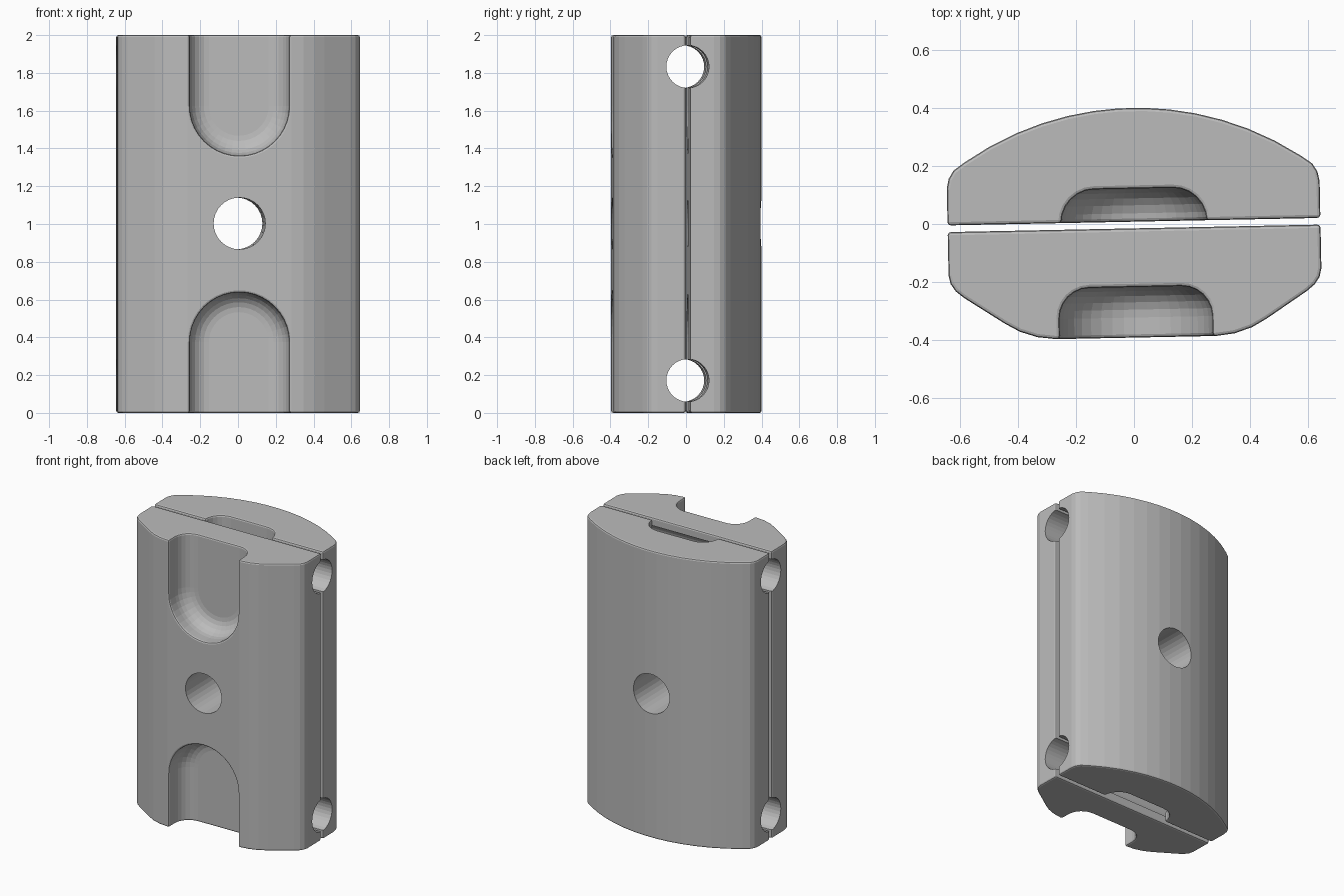
import bpy, bmesh, math

if "Cube" in bpy.data.objects:
    bpy.data.objects.remove(bpy.data.objects["Cube"])

TILT = math.radians(1.15)
grey = bpy.data.materials.new("plain grey")
grey.diffuse_color = (0.5, 0.5, 0.5, 1)
grey.use_nodes = True
grey.node_tree.nodes["Principled BSDF"].inputs["Base Color"].default_value = grey.diffuse_color


def make_object(name, bm):
    bmesh.ops.recalc_face_normals(bm, faces=bm.faces)
    mesh = bpy.data.meshes.new(name)
    bm.to_mesh(mesh)
    bm.free()
    mesh.materials.append(grey)
    ob = bpy.data.objects.new(name, mesh)
    bpy.context.collection.objects.link(ob)
    return ob


def block(name, half):
    """Upright block from the right half of its outline, mirrored in x."""
    pts = half + [(-x, y) for x, y in reversed(half) if x > 1e-6]
    bm = bmesh.new()
    face = bm.faces.new([bm.verts.new((x, y, 0)) for x, y in pts])
    ext = bmesh.ops.extrude_face_region(bm, geom=[face])
    bmesh.ops.translate(bm, vec=(0, 0, 2),
                        verts=[v for v in ext["geom"] if isinstance(v, bmesh.types.BMVert)])
    return make_object(name, bm)


def slot_cutter(name, y_open, y_floor, radius, fillet, lower):
    """U-shaped pocket, open at one end, with a rounded floor edge."""
    rings = [(y_open, radius)]
    for i in range(7):
        a = i / 6 * math.pi / 2
        rings.append((y_floor - fillet + fillet * math.sin(a),
                      radius - fillet + fillet * math.cos(a)))
    bm = bmesh.new()
    loops = []
    for y, r in rings:
        pts = [(r, 2.2)]
        pts += [(r * math.cos(i / 20 * math.pi), 1.625 - r * math.sin(i / 20 * math.pi))
                for i in range(21)]
        pts += [(-r, 2.2)]
        loops.append([bm.verts.new((x, y, 2 - z if lower else z)) for x, z in pts])
    n = len(loops[0])
    for a, b in zip(loops, loops[1:]):
        for i in range(n):
            bm.faces.new((a[i], a[(i + 1) % n], b[(i + 1) % n], b[i]))
    bm.faces.new(loops[0])
    bm.faces.new(loops[-1])
    return make_object(name, bm)


def hole_cutter(name, axis, radius, y, z):
    bm = bmesh.new()
    bmesh.ops.create_cone(bm, cap_ends=True, segments=32, radius1=radius, radius2=radius, depth=3)
    ob = make_object(name, bm)
    ob.rotation_euler = (0, math.pi / 2, 0) if axis == "x" else (math.pi / 2, 0, 0)
    ob.location = (0, y, z)
    return ob


def cut(ob, cutter):
    m = ob.modifiers.new(cutter.name, "BOOLEAN")
    m.operation = "DIFFERENCE"
    m.solver = "EXACT"
    m.object = cutter


def soften(ob):
    m = ob.modifiers.new("soft edges", "BEVEL")
    m.width = 0.011
    m.segments = 2
    m.limit_method = "ANGLE"
    m.angle_limit = math.radians(50)


# Outlines: domed back half and flat-fronted front half
R = 1.04
dome = [(x, 0.4 - R + math.sqrt(R * R - x * x))
        for x in (0.58, 0.49, 0.40, 0.31, 0.22, 0.13, 0.045)]
back = block("back_half", [(0.642, 0.008), (0.642, 0.135), (0.635, 0.168), (0.618, 0.196)] + dome)
front = block("front_half", [(0.642, -0.015), (0.642, -0.165), (0.635, -0.195), (0.618, -0.22),
                             (0.59, -0.243), (0.45, -0.335), (0.40, -0.363),
                             (0.34, -0.383), (0.275, -0.391)])

# Pockets at both ends
cutters = []
for end in ("upper", "lower"):
    low = end == "lower"
    outer = slot_cutter(end + "_front_slot_cutter", -0.6, -0.217, 0.263, 0.105, low)
    inner = slot_cutter(end + "_inner_slot_cutter", -0.1, 0.122, 0.25, 0.115, low)
    cut(front, outer)
    cut(back, inner)
    cutters += [outer, inner]
soften(back)
soften(front)

# Round through-holes
holes = [hole_cutter("middle_hole_cutter", "y", 0.137, 0, 1.003),
         hole_cutter("upper_side_hole_cutter", "x", 0.113, -0.004, 1.833),
         hole_cutter("lower_side_hole_cutter", "x", 0.113, -0.004, 0.172)]
for ob in (back, front):
    for h in holes:
        cut(ob, h)
cutters += holes

# Apply the modifiers, turn the pair slightly, and drop the cutters
bpy.context.view_layer.update()
deps = bpy.context.evaluated_depsgraph_get()
finished = [(ob, bpy.data.meshes.new_from_object(ob.evaluated_get(deps))) for ob in (back, front)]
for ob, mesh in finished:
    ob.modifiers.clear()
    ob.data = mesh
    ob.rotation_euler.z = TILT
for c in cutters:
    bpy.data.objects.remove(c)
